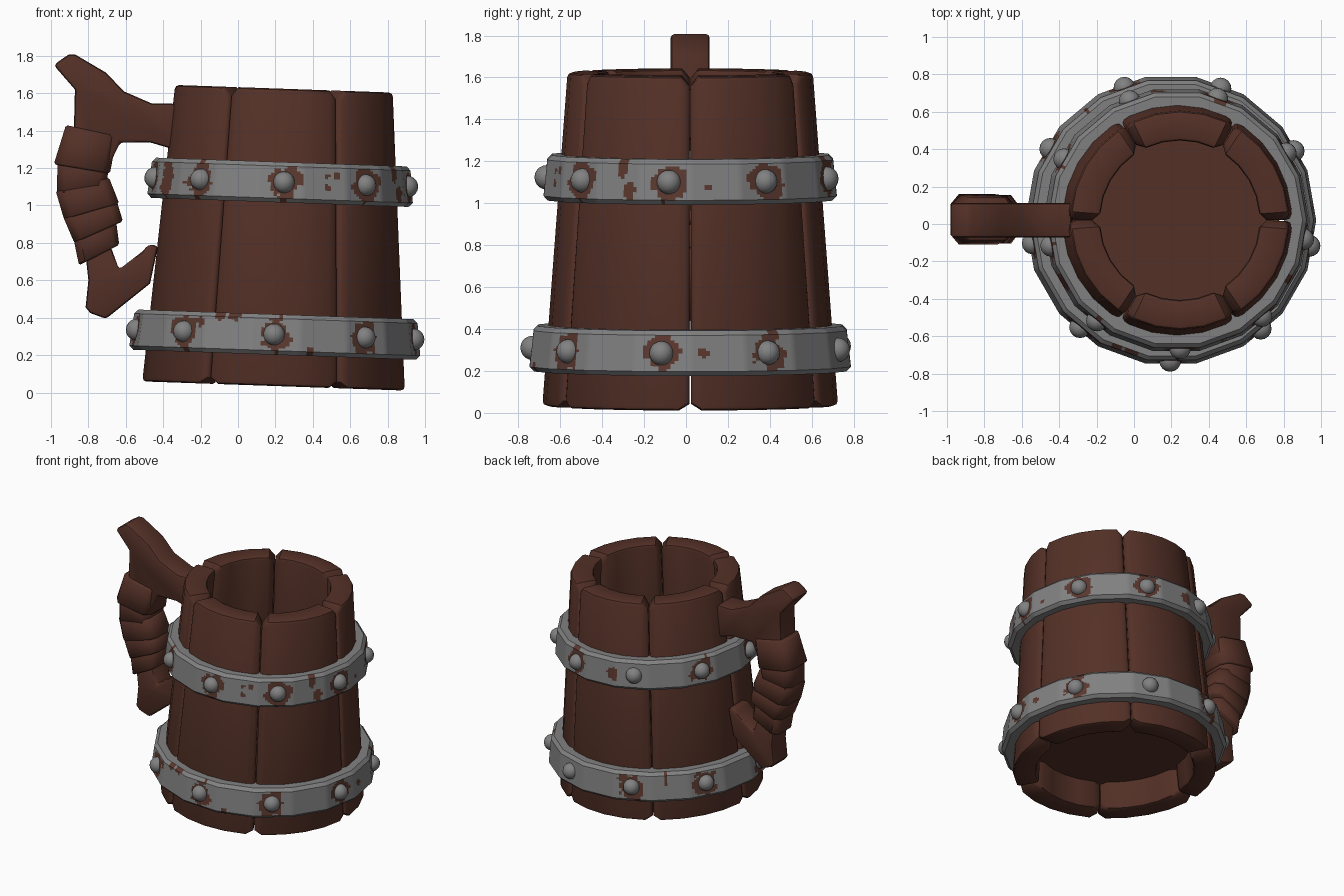
import bpy, bmesh, math
from mathutils import Vector, noise

if "Cube" in bpy.data.objects:
    bpy.data.objects.remove(bpy.data.objects["Cube"])

TILT = math.radians(2)
BASE = (0.19, 0.02, 0.035)
YC = 0.02


def material(name, rgb):
    m = bpy.data.materials.new(name)
    m.diffuse_color = (*rgb, 1)
    m.use_nodes = True
    m.node_tree.nodes["Principled BSDF"].inputs["Base Color"].default_value = m.diffuse_color
    return m


WOOD = material("brown wood", (0.088, 0.03, 0.02))
IRON = material("grey iron", (0.22, 0.22, 0.22))
RUST = material("rust", (0.105, 0.04, 0.028))


def finish(bm, name, mats, tilted=False, angle=35):
    bmesh.ops.recalc_face_normals(bm, faces=bm.faces[:])
    me = bpy.data.meshes.new(name)
    bm.to_mesh(me)
    bm.free()
    ob = bpy.data.objects.new(name, me)
    for m in mats:
        me.materials.append(m)
    bpy.context.collection.objects.link(ob)
    if tilted:
        ob.location = BASE
        ob.rotation_euler = (0, TILT, 0)
    bpy.ops.object.select_all(action='DESELECT')
    ob.select_set(True)
    bpy.context.view_layer.objects.active = ob
    bpy.ops.object.shade_smooth_by_angle(angle=math.radians(angle))
    return ob


def bevel(bm, width, limit, segments=2):
    bmesh.ops.recalc_face_normals(bm, faces=bm.faces[:])
    sharp = [e for e in bm.edges if len(e.link_faces) == 2
             and e.calc_face_angle() > math.radians(limit)]
    bmesh.ops.bevel(bm, geom=sharp, offset=width, offset_type='OFFSET',
                    segments=segments, profile=0.5, affect='EDGES', clamp_overlap=True)


def polar(r, a, z):
    return Vector((r * math.cos(a), r * math.sin(a), z))


# Six barrel staves with notched corners
H, R0, R1, WALL = 1.59, 0.705, 0.585, 0.16
OFFS = [-29.7, -25.5, -12.7, 0, 12.7, 25.5, 29.7]


def stave(i):
    bm = bmesh.new()
    mid = 30 + 60 * i
    cols = []
    for k, o in enumerate(OFFS):
        end = k in (0, len(OFFS) - 1)
        a = math.radians(mid + o)
        drop = 0.045 if end else 0
        dr = 0.008 if end else 0
        di = 0.035 if end else 0
        cols.append([bm.verts.new(p) for p in (
            polar(R0 - dr, a, drop * 0.7), polar(R1 - dr, a, H - drop),
            polar(R1 - WALL + di, a, H - drop), polar(R0 - WALL + di, a, drop * 0.7))])
    for c, d in zip(cols, cols[1:]):
        for j in range(4):
            bm.faces.new((c[j], d[j], d[(j + 1) % 4], c[(j + 1) % 4]))
    bm.faces.new(cols[0])
    bm.faces.new(cols[-1][::-1])
    bevel(bm, 0.022, 60)
    finish(bm, f"stave_{i + 1}", [WOOD], True, 40)


for i in range(6):
    stave(i)

# Mug floor, recessed above the base
bm = bmesh.new()
bmesh.ops.create_cone(bm, cap_ends=True, segments=24, radius1=0.58, radius2=0.575, depth=0.07)
bmesh.ops.translate(bm, vec=(0, 0, 0.235), verts=bm.verts[:])
finish(bm, "mug_floor", [WOOD], True)

SIDES, SUB, ROWS = 18, 14, 14


# Iron band with rust patches chosen by distance to rivets and loose spots
def band(name, zc, r_low, r_top, inner, phase, clean, spots):
    h, c = 0.108, 0.022
    prof = [(inner + 0.01, -h), (r_low - c, -h)]
    for k in range(ROWS + 1):
        t = k / ROWS
        prof.append((r_low + (r_top - r_low) * t, -h + c + (2 * h - 2 * c) * t))
    prof += [(r_top - c, h), (inner - 0.01, h)]
    rivets = [math.radians(phase + 40 * k) for k in range(9)]
    marks = [(a, 0, 0.088, 0.088) for k, a in enumerate(rivets) if k != clean]
    marks += [(math.radians(a), v, su, sv) for a, v, su, sv in spots]

    def rusty(p):
        a = math.atan2(p.y, p.x)
        wob = 0.45 * noise.noise(p * 14) + 0.25 * noise.noise(p * 31)
        for m, v, su, sv in marks:
            d = (a - m + math.pi) % (2 * math.pi) - math.pi
            if math.hypot(d * r_low / su, (p.z - zc - v) / sv) < 1 + wob:
                return True
        return False

    bm = bmesh.new()
    rings = []
    step = 2 * math.pi / SIDES
    for s in range(SIDES):
        for q in range(SUB):
            ring = []
            for r, z in prof:
                p = polar(r, s * step, zc + z).lerp(polar(r, (s + 1) * step, zc + z), q / SUB)
                ring.append(bm.verts.new(p))
            rings.append(ring)
    n = len(prof)
    for k, ring in enumerate(rings):
        nxt = rings[(k + 1) % len(rings)]
        for j in range(n):
            f = bm.faces.new((ring[j], nxt[j], nxt[(j + 1) % n], ring[(j + 1) % n]))
            if 1 <= j <= n - 3 and rusty(f.calc_center_median()):
                f.material_index = 1
    finish(bm, name, [IRON, RUST], True, 30)

    # Round rivets
    bm = bmesh.new()
    for a in rivets:
        res = bmesh.ops.create_uvsphere(bm, u_segments=16, v_segments=10, radius=0.058)
        bmesh.ops.translate(bm, vec=polar((r_low + r_top) / 2 - 0.016, a, zc), verts=res["verts"])
    finish(bm, name + "_rivets", [IRON], True, 60)


band("lower_band", 0.275, 0.778, 0.758, 0.65, 29.5, 1,
     [(246, 0.09, 0.035, 0.025), (252, 0.09, 0.04, 0.025), (284, -0.08, 0.02, 0.02),
      (5, 0, 0.025, 0.02), (32, 0.085, 0.025, 0.05), (128, 0.06, 0.015, 0.04),
      (238, 0.06, 0.02, 0.03)])
band("upper_band", 1.09, 0.71, 0.692, 0.58, 31.5, 2,
     [(209, 0, 0.06, 0.10), (291, -0.02, 0.022, 0.02), (296, 0.045, 0.025, 0.02),
      (291, 0.04, 0.02, 0.015), (332, 0.05, 0.03, 0.055), (335, -0.04, 0.035, 0.04),
      (7, -0.02, 0.018, 0.018), (99, 0, 0.045, 0.045)])


# Handle branch pieces: flat profiles extruded across y
def plank(name, pts, half):
    bm = bmesh.new()
    a = [bm.verts.new((x, YC - half, z)) for x, z in pts]
    b = [bm.verts.new((x, YC + half, z)) for x, z in pts]
    n = len(pts)
    bm.faces.new(a)
    bm.faces.new(b[::-1])
    for k in range(n):
        bm.faces.new((a[k], a[(k + 1) % n], b[(k + 1) % n], b[k]))
    bevel(bm, 0.018, 50)
    finish(bm, name, [WOOD], False, 40)


plank("handle_horn", [(-0.985, 1.75), (-0.96, 1.77), (-0.905, 1.807), (-0.87, 1.807),
                      (-0.705, 1.71), (-0.61, 1.61), (-0.46, 1.545), (-0.335, 1.545),
                      (-0.325, 1.305), (-0.36, 1.305), (-0.47, 1.337), (-0.63, 1.337),
                      (-0.72, 1.15), (-0.93, 1.2), (-0.877, 1.42), (-0.872, 1.62)], 0.093)
plank("handle_hook", [(-0.82, 0.78), (-0.80, 0.6), (-0.815, 0.455), (-0.79, 0.425),
                      (-0.706, 0.394), (-0.47, 0.583), (-0.427, 0.786), (-0.48, 0.79),
                      (-0.51, 0.755), (-0.636, 0.658), (-0.68, 0.78)], 0.09)

# Overlapping wraps around the grip: top-left, top-right, bottom-right, bottom-left
OCT = [(1, 0.6), (0.7, 1), (-0.7, 1), (-1, 0.6), (-1, -0.6), (-0.7, -1), (0.7, -1), (1, -0.6)]
WRAPS = [
    ((-0.92, 1.43), (-0.647, 1.37), (-0.685, 1.17), (-0.985, 1.22), 0.115, 0.135),
    ((-0.965, 1.25), (-0.69, 1.20), (-0.712, 1.07), (-0.968, 1.06), 0.125, 0.115),
    ((-0.975, 1.08), (-0.69, 1.15), (-0.635, 1.01), (-0.93, 0.925), 0.115, 0.13),
    ((-0.935, 0.94), (-0.65, 1.03), (-0.615, 0.915), (-0.875, 0.80), 0.12, 0.13),
    ((-0.885, 0.85), (-0.655, 0.94), (-0.635, 0.79), (-0.85, 0.68), 0.11, 0.122),
]
for i, (tl, tr, br, bl, wt, wb) in enumerate(WRAPS):
    bm = bmesh.new()
    loops = []
    for l, r, w in ((tl, tr, wt), (bl, br, wb)):
        l, r = Vector(l), Vector(r)
        m, d = (l + r) / 2, (r - l) / 2
        loops.append([bm.verts.new((m.x + d.x * s, YC + 0.005 + w * t, m.y + d.y * s))
                      for s, t in OCT])
    for k in range(8):
        j = (k + 1) % 8
        bm.faces.new((loops[0][k], loops[0][j], loops[1][j], loops[1][k]))
    bm.faces.new(loops[0])
    bm.faces.new(loops[1][::-1])
    bevel(bm, 0.01, 60, 1)
    finish(bm, f"grip_wrap_{i + 1}", [WOOD], False, 50)
